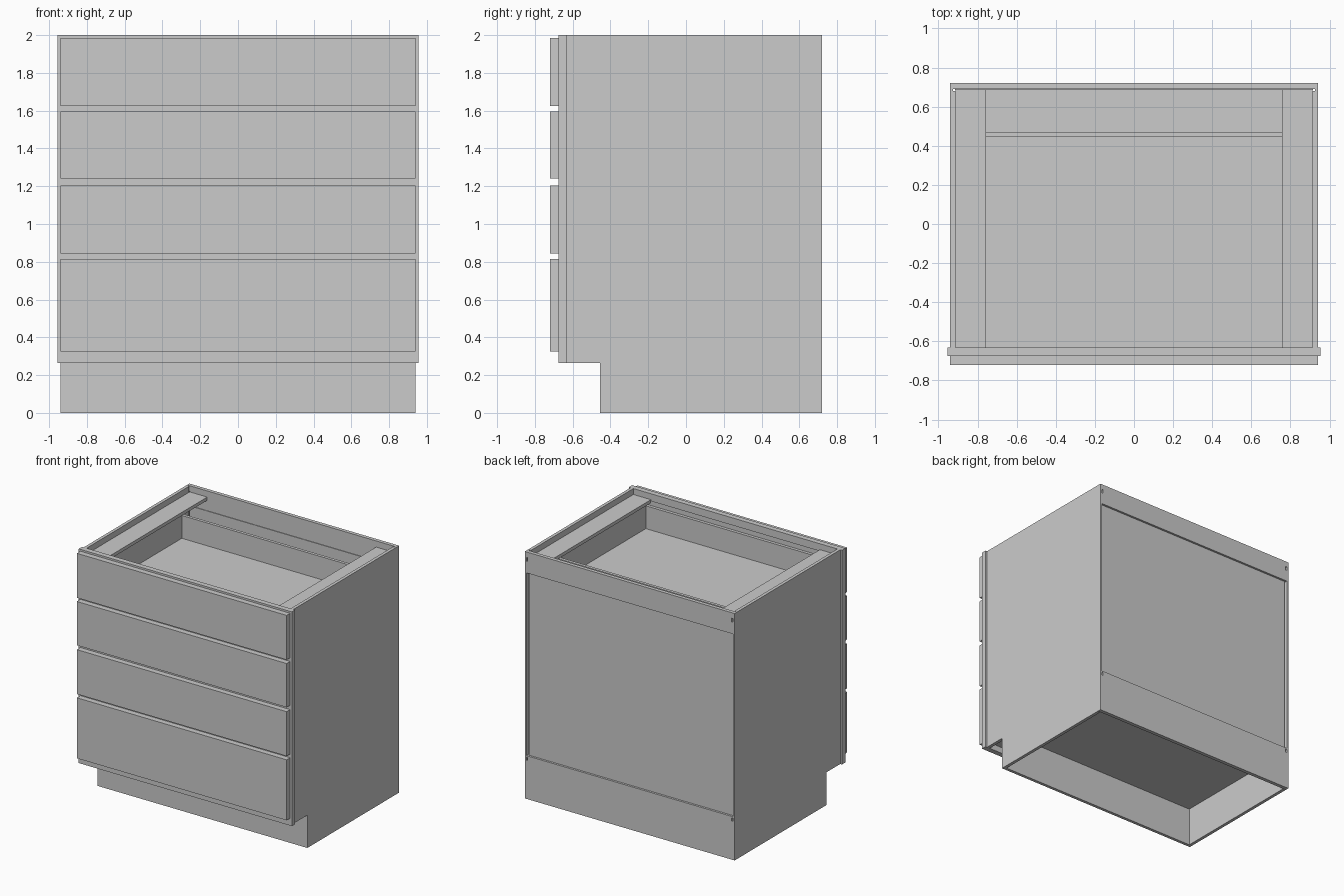
import bpy, bmesh
from mathutils import Vector

if "Cube" in bpy.data.objects:
    bpy.data.objects.remove(bpy.data.objects["Cube"])


def boxes(name, *specs):
    """One object made of boxes given as (x0, x1, y0, y1, z0, z1)."""
    bm = bmesh.new()
    for x0, x1, y0, y1, z0, z1 in specs:
        verts = bmesh.ops.create_cube(bm, size=1)['verts']
        for v in verts:
            v.co = Vector((x1 if v.co.x > 0 else x0,
                           y1 if v.co.y > 0 else y0,
                           z1 if v.co.z > 0 else z0))
    return finish(name, bm)


def extrude(name, points, vec):
    """Extrude a closed polygon along vec."""
    bm = bmesh.new()
    face = bm.faces.new([bm.verts.new(p) for p in points])
    new = bmesh.ops.extrude_face_region(bm, geom=[face])['geom']
    bmesh.ops.translate(bm, vec=vec,
                        verts=[g for g in new if isinstance(g, bmesh.types.BMVert)])
    return finish(name, bm)


def finish(name, bm):
    bmesh.ops.recalc_face_normals(bm, faces=bm.faces)
    me = bpy.data.meshes.new(name)
    bm.to_mesh(me)
    bm.free()
    ob = bpy.data.objects.new(name, me)
    bpy.context.collection.objects.link(ob)
    return ob


def mirror_x(ob):
    ob.modifiers.new("mirror", 'MIRROR').use_axis[0] = True


W, IN, GR = 0.94, 0.914, 0.926          # outer side, inner side, groove bottom
FRONT, FRAME, CARCASS, BACK = -0.72, -0.675, -0.632, 0.72
KICK_Y, KICK_Z, FLOOR = -0.455, 0.265, 0.315

# Side panels with toe-kick notch, plus thin rear lip beside the back rails
side = extrude("side_panel",
               [(IN, y, z) for y, z in ((KICK_Y, 0), (0.68, 0), (0.68, 2), (CARCASS, 2),
                                        (CARCASS, KICK_Z), (KICK_Y, KICK_Z))],
               (W - IN, 0, 0))
mirror_x(side)
lip = boxes("side_rear_lip", (GR, W, 0.68, BACK, 0, 2))
mirror_x(lip)


# Back rails, with small end notches where the grooves run through
def back_rail(name, z0, z1, n0, n1):
    half = [(GR, z0), (GR, n0), (IN, n0), (IN, n1), (GR, n1), (GR, z1)]
    pts = half + [(-x, z) for x, z in reversed(half)]
    extrude(name, [(x, 0.69, z) for x, z in pts], (0, BACK - 0.69, 0))


back_rail("back_top_rail", 1.83, 2, 1.925, 1.955)
back_rail("back_bottom_rail", 0, 0.35, 0.312, 0.338)

# Recessed back panel, cabinet floor and toe board
boxes("back_panel", (-GR + 0.01, GR - 0.01, 0.685, 0.703, 0.34, 1.84))
boxes("cabinet_floor", (-IN, IN, CARCASS, 0.69, FLOOR, FLOOR + 0.025))
boxes("toe_board", (-IN, IN, KICK_Y, KICK_Y + 0.025, 0, FLOOR))

# Flat top braces running front to back
brace = boxes("top_brace", (0.757, IN, CARCASS, 0.687, 1.925, 1.952))
mirror_x(brace)

# Face frame: two stiles and five rails
S, R = 0.955, 0.855
rails = [(KICK_Z, 0.36), (0.8, 0.86), (1.19, 1.25), (1.58, 1.64), (1.94, 2)]
boxes("face_frame",
      (-S, -R, FRAME, CARCASS, KICK_Z, 2), (R, S, FRAME, CARCASS, KICK_Z, 2),
      *[(-R, R, FRAME, CARCASS, a, b) for a, b in rails])

# Drawers: slab front and open box behind it
D, T, END = 0.84, 0.025, 0.47
for i, (a, b) in enumerate([(0.325, 0.815), (0.845, 1.205), (1.24, 1.595), (1.625, 1.985)], 1):
    boxes(f"drawer_front_{i}", (-W, W, FRONT, FRAME, a, b))
    lo, hi = a + 0.04, b - 0.105
    boxes(f"drawer_box_{i}",
          (-D, -D + T, FRAME, END, lo, hi), (D - T, D, FRAME, END, lo, hi),
          (-D + T, D - T, END - T, END, lo, hi),
          (-D + T, D - T, FRAME, FRAME + T, lo, hi),
          (-D + T, D - T, FRAME + T, END - T, lo + 0.01, lo + 0.03))
